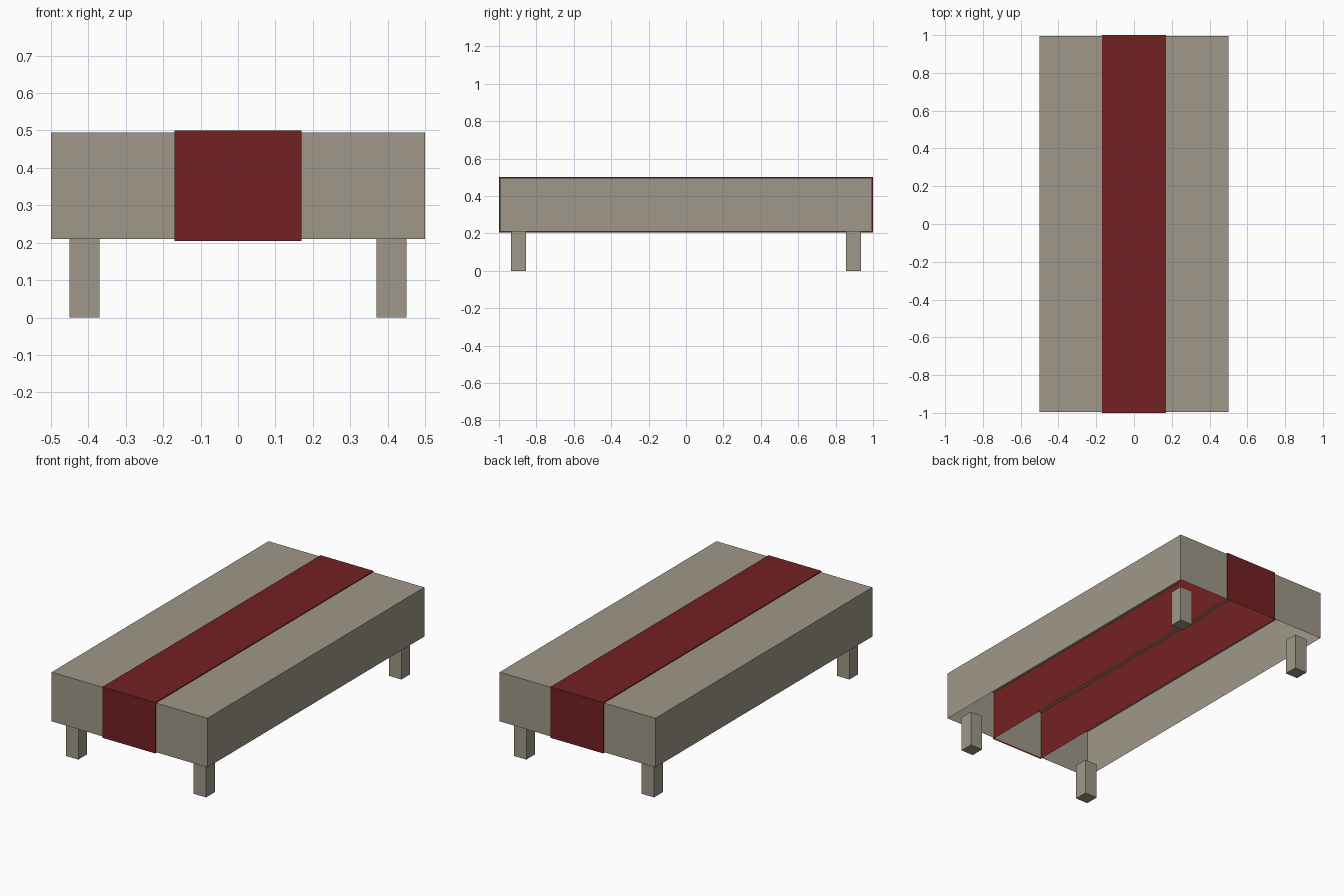
import bpy, bmesh

if "Cube" in bpy.data.objects:
    bpy.data.objects.remove(bpy.data.objects["Cube"])


def material(name, color):
    m = bpy.data.materials.new(name)
    m.diffuse_color = (*color, 1.0)
    m.use_nodes = True
    m.node_tree.nodes["Principled BSDF"].inputs["Base Color"].default_value = m.diffuse_color
    return m


def box(name, lo, hi, mat, open_bottom=False):
    """Axis-aligned box from corner lo to corner hi, optionally without its underside."""
    bm = bmesh.new()
    bmesh.ops.create_cube(bm, size=1.0)
    for v in bm.verts:
        v.co = [(a + b) / 2 + c * (b - a) for a, b, c in zip(lo, hi, v.co)]
    bm.normal_update()
    if open_bottom:
        under = [f for f in bm.faces if f.normal.z < -0.9]
        bmesh.ops.delete(bm, geom=under, context='FACES')
    mesh = bpy.data.meshes.new(name)
    bm.to_mesh(mesh)
    bm.free()
    mesh.materials.append(mat)
    obj = bpy.data.objects.new(name, mesh)
    bpy.context.collection.objects.link(obj)
    return obj


stone = material("warm grey", (0.347, 0.314, 0.250))
red = material("dark red", (0.175, 0.0152, 0.0168))

# Hollow table body, open underneath
box("body", (-0.5, -0.994, 0.21), (0.5, 0.994, 0.495), stone, open_bottom=True)

# Red runner: a slightly larger open shell wrapped around the middle
box("runner", (-0.17, -1.0, 0.205), (0.17, 1.0, 0.5), red, open_bottom=True)

# Four square legs
for sx, side in ((-1, "left"), (1, "right")):
    for sy, end in ((-1, "front"), (1, "back")):
        x, y = sx * 0.41, sy * 0.895
        box(f"{end}_{side}_leg", (x - 0.04, y - 0.04, 0.0),
            (x + 0.04, y + 0.04, 0.21), stone)
